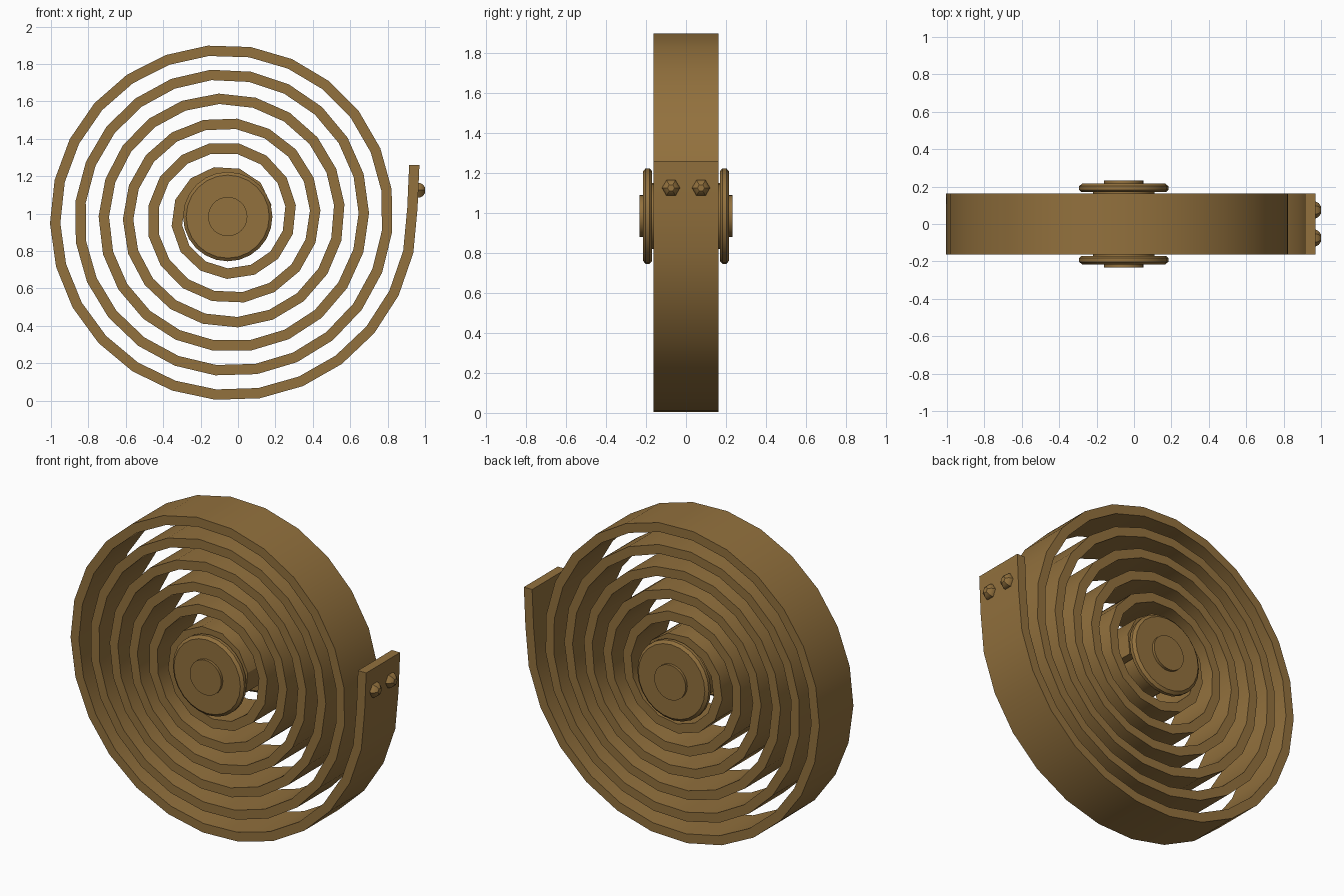
import bpy, bmesh, math
from mathutils import Vector, Matrix

if "Cube" in bpy.data.objects:
    bpy.data.objects.remove(bpy.data.objects["Cube"])

CX, CZ = -0.055, 0.984      # hub axis
HALF_W, THICK = 0.162, 0.055

bronze = bpy.data.materials.new("bronze brown")
bronze.diffuse_color = (0.29, 0.165, 0.047, 1)
bronze.use_nodes = True
bronze.node_tree.nodes["Principled BSDF"].inputs["Base Color"].default_value = bronze.diffuse_color


def finish(name, bm):
    bmesh.ops.recalc_face_normals(bm, faces=bm.faces[:])
    me = bpy.data.meshes.new(name)
    bm.to_mesh(me)
    bm.free()
    ob = bpy.data.objects.new(name, me)
    bpy.context.collection.objects.link(ob)
    me.materials.append(bronze)
    bpy.ops.object.select_all(action='DESELECT')
    ob.select_set(True)
    bpy.context.view_layer.objects.active = ob
    bpy.ops.object.shade_smooth_by_angle(angle=math.radians(31))
    return ob


def lathe(name, profile, n, axis, origin, phase=0.0):
    """Closed solid of revolution: profile of (radius, height) along axis."""
    rot = Vector((0, 0, 1)).rotation_difference(Vector(axis)).to_matrix()
    bm = bmesh.new()
    rings = []
    for r, h in profile:
        rings.append([bm.verts.new(rot @ Vector((r * math.cos(phase + i * math.tau / n),
                                                 r * math.sin(phase + i * math.tau / n), h))
                                   + Vector(origin)) for i in range(n)])
    for a, b in zip(rings, rings[1:]):
        for i in range(n):
            j = (i + 1) % n
            bm.faces.new((a[i], a[j], b[j], b[i]))
    bm.faces.new(rings[0])
    bm.faces.new(rings[-1])
    return finish(name, bm)


# Spiral path: radius grows 0.13 per turn, segments get finer outwards
def radius(deg):
    return 0.235 - THICK / 2 + 0.13 * deg / 360


def step(deg):
    return 14.3 * (0.905 / radius(deg)) ** 0.55


anchor = 5 * 360 + 266.2
angles = [anchor]
while angles[0] > 8:
    angles.insert(0, angles[0] - step(angles[0]))
while angles[-1] + step(angles[-1]) < 6 * 360 + 4:
    angles.append(angles[-1] + step(angles[-1]))

path = [Vector((CX + radius(a) * math.cos(math.radians(a)),
                CZ + radius(a) * math.sin(math.radians(a)))) for a in angles]
path.append(Vector((0.9425, 1.26)))          # straight end tab

# Spiral strip: mitred offset of the path, extruded in y
bm = bmesh.new()
sections = []
for i, p in enumerate(path):
    d0 = (p - path[i - 1]).normalized() if i else (path[1] - p).normalized()
    d1 = (path[i + 1] - p).normalized() if i < len(path) - 1 else d0
    n0, n1 = Vector((d0.y, -d0.x)), Vector((d1.y, -d1.x))
    m = (n0 + n1).normalized()
    if i == len(path) - 1:
        m = Vector((1, 0))
    off = m * (THICK / 2 / max(m.dot(n0), 0.5))
    sections.append([bm.verts.new((q.x, y, q.y)) for q, y in
                     ((p + off, -HALF_W), (p + off, HALF_W),
                      (p - off, HALF_W), (p - off, -HALF_W))])
for a, b in zip(sections, sections[1:]):
    for k in range(4):
        j = (k + 1) % 4
        bm.faces.new((a[k], a[j], b[j], b[k]))
bm.faces.new(sections[0])
bm.faces.new(sections[-1])
finish("spiral_spring_strip", bm)

# Hub core, with a flange and a boss on both ends
lathe("hub_core", [(0.165, -0.18), (0.165, 0.18)], 24, (0, 1, 0), (CX, 0, CZ))
for side, label in ((-1, "front"), (1, "back")):
    ax = (0, side, 0)
    lathe(label + "_flange", [(0.225, 0.17), (0.239, 0.182), (0.239, 0.202), (0.222, 0.216)],
          24, ax, (CX, 0, CZ))
    lathe(label + "_boss", [(0.105, 0.19), (0.105, 0.232)], 32, ax, (CX, 0, CZ))

# Two domed rivets on the end tab
for y, label in ((-0.075, "front"), (0.075, "back")):
    lathe(label + "_rivet", [(0.045, -0.008), (0.045, 0.004), (0.036, 0.02), (0.018, 0.032)],
          6, (1, 0, 0), (0.968, y, 1.125), math.pi / 2)
